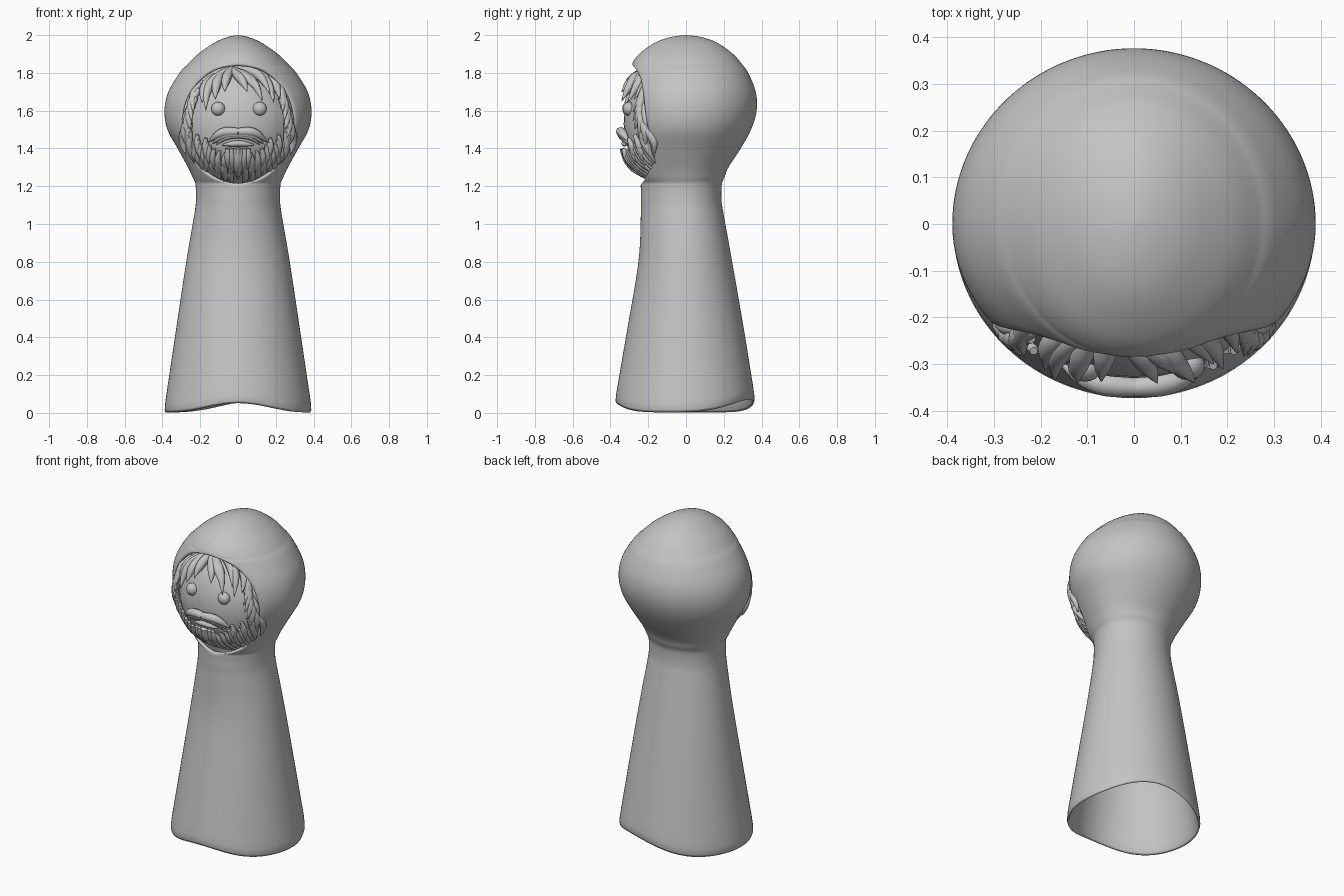
import bpy, bmesh, math, random
from mathutils import Vector

random.seed(4)
cube = bpy.data.objects.get("Cube")
if cube:
    bpy.data.objects.remove(cube, do_unlink=True)

grey = bpy.data.materials.new("plain_grey")
grey.use_nodes = True
colour = (0.55, 0.55, 0.55, 1)
grey.diffuse_color = colour
grey.node_tree.nodes["Principled BSDF"].inputs["Base Color"].default_value = colour


def add_object(name, data):
    obj = bpy.data.objects.new(name, data)
    bpy.context.collection.objects.link(obj)
    data.materials.append(grey)
    return obj


# Cloak profile: height, half width, front depth, back depth
PROFILE = [Vector(row) for row in (
    (0, .395, .38, .37), (.4, .335, .315, .31), (.8, .275, .252, .245),
    (1.05, .232, .24, .2), (1.13, .223, .24, .188), (1.21, .226, .242, .19),
    (1.25, .242, .265, .205), (1.3, .265, .29, .225), (1.4, .32, .32, .29),
    (1.5, .375, .335, .345), (1.6, .39, .34, .375), (1.7, .37, .325, .37),
    (1.8, .31, .3, .33), (1.845, .268, .288, .298), (1.9, .212, .25, .25),
    (1.96, .125, .165, .165), (1.99, .055, .08, .08), (2, 0, 0, 0))]


def smooth_rows(rows, steps):
    """Catmull-Rom interpolation between profile rows."""
    result = []
    for i in range(len(rows) - 1):
        b, c = rows[i], rows[i + 1]
        a = rows[i - 1] if i else b * 2 - c
        d = rows[i + 2] if i + 2 < len(rows) else c
        for k in range(steps):
            t = k / steps
            result.append(b + (c - a) * (t / 2) + (a * 2 - b * 5 + c * 4 - d) * (t * t / 2)
                          + (b * 3 - a - c * 3 + d) * (t ** 3 / 2))
    return result + [rows[-1]]


def opening(z):
    """Half width of the face opening in the hood."""
    u = (z - 1.55) / (.295 if z > 1.55 else .34)
    return .3 * math.sqrt(max(0, 1 - u * u)) if abs(u) < .9999 else 0


# Cloak and hood, one lofted shell with a face opening and a wavy hem
bm = bmesh.new()
COLUMNS = 48
rings = []
for z, width, front, back in smooth_rows(PROFILE, 4):
    start = math.asin(min(.98, opening(z) / width)) if width > 0 else 0
    ring = []
    for j in range(COLUMNS + 1):
        th = start + (math.tau - 2 * start) * j / COLUMNS
        c = math.cos(th)
        hem = .05 * max(0, c) ** 6 + .07 * max(0, math.cos(th - math.pi + .35)) ** 4
        rise = hem * max(0, 1 - z / .8)
        ring.append(bm.verts.new((width * math.sin(th), -c * (front if c > 0 else back), z + rise)))
    rings.append(ring)
for low, high in zip(rings, rings[1:]):
    for j in range(COLUMNS):
        bm.faces.new((low[j], low[j + 1], high[j + 1], high[j]))
bmesh.ops.remove_doubles(bm, verts=bm.verts, dist=.0005)
bmesh.ops.recalc_face_normals(bm, faces=bm.faces)
for f in bm.faces:
    f.smooth = True
mesh = bpy.data.meshes.new("hooded_cloak")
bm.to_mesh(mesh)
bm.free()
cloak = add_object("hooded_cloak", mesh)
shell = cloak.modifiers.new("thickness", "SOLIDIFY")
shell.thickness = .02
shell.offset = -1
cloak.modifiers.new("soft_rim", "SUBSURF").levels = 1
cloak.modifiers["soft_rim"].render_levels = 1


# Head and eyes
def ellipsoid(name, centre, radii, segments):
    bpy.ops.mesh.primitive_uv_sphere_add(segments=segments, ring_count=segments // 2, location=centre)
    obj = bpy.context.object
    obj.name = name
    obj.scale = radii
    obj.data.materials.append(grey)
    bpy.ops.object.shade_smooth()


def face_point(x, z, lift=0):
    q = 1 - (x / .32) ** 2 - ((z - 1.53) / .33) ** 2
    return Vector((x, -.05 - .28 * math.sqrt(max(q, .06)) - lift, z))


ellipsoid("head", (0, -.05, 1.53), (.32, .28, .33), 40)
for name, x in (("right_eye", -.105), ("left_eye", .115)):
    ellipsoid(name, face_point(x, 1.61), (.037, .032, .037), 20)


# Tapered locks that follow the face
def hair_object(name):
    curve = bpy.data.curves.new(name, "CURVE")
    curve.dimensions = "3D"
    curve.bevel_depth = 1
    curve.bevel_resolution = 2
    curve.resolution_u = 3
    curve.use_fill_caps = True
    return add_object(name, curve)


def lock(obj, root, tip, radius, bend=0, lift=.02, tip_lift=.02, taper=(.5, .9, 1, .7, .05)):
    spline = obj.data.splines.new("NURBS")
    spline.points.add(len(taper) - 1)
    dx, dz = tip[0] - root[0], tip[1] - root[1]
    for i, size in enumerate(taper):
        t = i / (len(taper) - 1)
        arc = bend * math.sin(math.pi * t)
        p = face_point(root[0] + dx * t - dz * arc, root[1] + dz * t + dx * arc,
                       lift + (tip_lift - lift) * t)
        spline.points[i].co = (*p, 1)
        spline.points[i].radius = radius * size
    spline.use_endpoint_u = True
    spline.order_u = 3
    spline.use_smooth = True


# Fringe swept away from an off-centre parting
fringe = hair_object("fringe")
for root_x, root_z, tip_x, tip_z, bend in (
        (-.05, 1.82, -.17, 1.60, -.2), (-.08, 1.81, -.12, 1.66, -.1), (-.12, 1.79, -.19, 1.64, -.15),
        (-.03, 1.83, -.07, 1.70, -.1), (-.04, 1.82, .05, 1.70, .1), (-.03, 1.82, .13, 1.65, .15),
        (0, 1.83, .17, 1.69, .18), (.04, 1.82, .19, 1.64, .2), (.08, 1.81, .16, 1.72, .2),
        (.11, 1.80, .22, 1.66, .2), (-.02, 1.81, .1, 1.71, .1), (.14, 1.78, .24, 1.62, .2)):
    lock(fringe, (root_x, root_z), (tip_x, tip_z), .027, bend, .025, .055)

# Side hair, beard rows, moustache: mirrored
side_hair = hair_object("side_hair")
beard = hair_object("beard")
moustache = hair_object("moustache")
for s in (-1, 1):
    for i in range(6):
        x, z = .19 + .015 * i, 1.76 - .045 * i
        lock(side_hair, (s * x, z), (s * (.235 + .008 * i), z - .17), .023, s * .15, .03, .05)
    for i in range(4):
        lock(side_hair, (s * .25, 1.64 - .05 * i), (s * (.275 - .015 * i), 1.47 - .05 * i), .02, s * .1, .03, .03)
    for reach, depth, top, count, lift in ((.255, .19, 1.5, 11, .012), (.215, .14, 1.48, 9, .02),
                                           (.17, .09, 1.46, 7, .025)):
        for i in range(count):
            a = math.pi / 2 * (i + .3) / count
            x, z = reach * math.cos(a), top - depth * math.sin(a)
            drop = .11 + random.uniform(-.015, .015)
            lock(beard, (s * x, z), (s * (x * .88 + .005), z - drop), .018, s * .12, lift, lift)
    for i in range(3):
        lock(beard, (s * .022 * (i + .6), 1.4), (s * .02 * (i + .4), 1.25 + .015 * i), .02, 0, .03, .03)
    for i, (radius, drop) in enumerate(((.026, 0), (.02, .025), (.016, .04))):
        lock(moustache, (0, 1.487 - drop * .5), (s * (.155 - .02 * i), 1.435 - drop * .4), radius,
             s * .15, .022, .02, (.8, 1, .95, .7, .1))
lock(beard, (0, 1.4), (0, 1.235), .024, 0, .032, .03)

# Lower lip
lip = hair_object("lower_lip")
lock(lip, (-.085, 1.418), (.085, 1.418), .016, .05, .012, .012, (.2, .9, 1, .9, .2))
